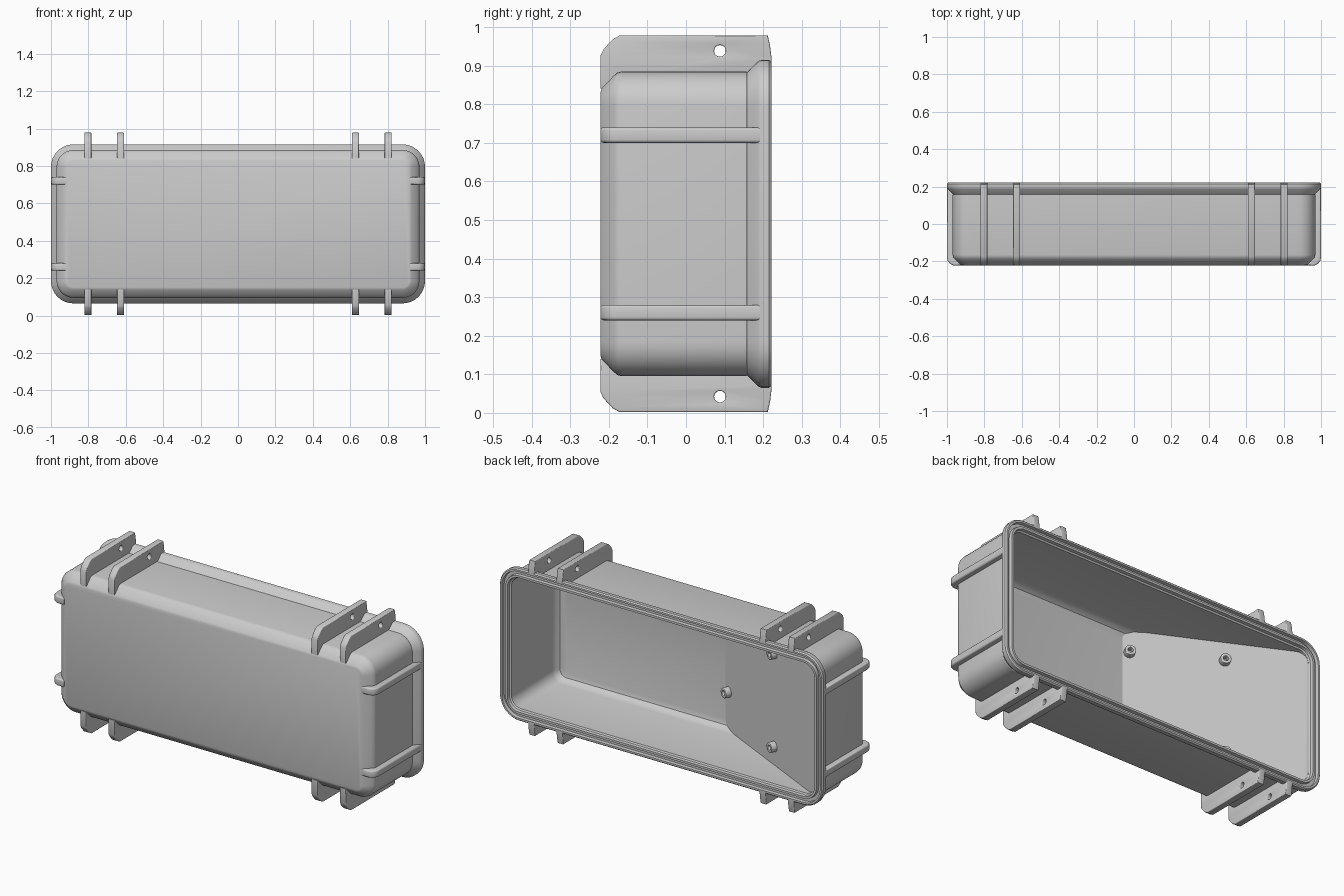
import bpy, bmesh
from math import sin, cos, pi, radians
from mathutils import Vector, Euler

cube = bpy.data.objects.get("Cube")
if cube:
    bpy.data.objects.remove(cube, do_unlink=True)

MID = 0.49                      # height of the case centre
HALF_X, HALF_Z, R = 1.0, 0.425, 0.12
FRONT, BACK = -0.222, 0.222

grey = bpy.data.materials.new("grey_plastic")
grey.use_nodes = True
grey.diffuse_color = (0.6, 0.6, 0.6, 1)
grey.node_tree.nodes["Principled BSDF"].inputs["Base Color"].default_value = grey.diffuse_color


def finish(name, bm, loc=(0, 0, 0), rot=None):
    bmesh.ops.remove_doubles(bm, verts=bm.verts, dist=1e-5)
    bmesh.ops.recalc_face_normals(bm, faces=bm.faces)
    mesh = bpy.data.meshes.new(name)
    bm.to_mesh(mesh)
    bm.free()
    mesh.materials.append(grey)
    ob = bpy.data.objects.new(name, mesh)
    bpy.context.collection.objects.link(ob)
    ob.location = loc
    if rot:
        ob.rotation_euler = rot
    bpy.ops.object.select_all(action='DESELECT')
    ob.select_set(True)
    bpy.context.view_layer.objects.active = ob
    bpy.ops.object.shade_smooth_by_angle(angle=radians(32))
    return ob


def rounded_ring(inset, y, steps=8):
    """Rounded rectangle, inset from the flange outline, at depth y."""
    r = max(R - inset, 0.035)
    points = []
    for q, (sx, sz) in enumerate([(1, 1), (-1, 1), (-1, -1), (1, -1)]):
        cx, cz = sx * (HALF_X - inset - r), sz * (HALF_Z - inset - r)
        for i in range(steps + 1):
            a = (q + i / steps) * pi / 2
            points.append(Vector((cx + r * cos(a), y, MID + cz + r * sin(a))))
    return points


def loft(profile):
    """Skin rounded rectangles along a profile, capping both ends."""
    bm = bmesh.new()
    rings = [[bm.verts.new(p) for p in rounded_ring(i, y)] for i, y in profile]
    for a, b in zip(rings, rings[1:]):
        for i in range(len(a)):
            j = (i + 1) % len(a)
            bm.faces.new((a[i], a[j], b[j], b[i]))
    bm.faces.new(rings[0])
    bm.faces.new(rings[-1])
    return bm


def circle(x, y, r, n=20):
    return [(x + r * cos(2 * pi * i / n), y + r * sin(2 * pi * i / n)) for i in range(n)]


def plate(name, outlines, thickness, bevel, loc, rot=None):
    """Flat plate with holes and softened edges, from closed outlines."""
    curve = bpy.data.curves.new(name, 'CURVE')
    curve.dimensions, curve.fill_mode = '2D', 'BOTH'
    curve.extrude = thickness / 2 - bevel
    curve.bevel_depth, curve.bevel_resolution = bevel, 2
    curve.offset = -bevel
    for outline in outlines:
        spline = curve.splines.new('POLY')
        spline.points.add(len(outline) - 1)
        spline.use_cyclic_u = True
        for p, (x, y) in zip(spline.points, outline):
            p.co = (x, y, 0, 1)
    temp = bpy.data.objects.new(name, curve)
    mesh = bpy.data.meshes.new_from_object(temp)
    bm = bmesh.new()
    bm.from_mesh(mesh)
    bpy.data.objects.remove(temp)
    bpy.data.curves.remove(curve)
    bpy.data.meshes.remove(mesh)
    return finish(name, bm, loc, rot)


# Case shell: chamfered front, flange, grooved rim, cavity
finish("case_shell", loft([
    (0.085, FRONT), (0.073, -0.218), (0.042, -0.188), (0.033, -0.178), (0.03, -0.165),
    (0.03, 0.155), (0.032, 0.158), (0.004, 0.187), (0, 0.194), (0, 0.215), (0.006, BACK),
    (0.016, BACK), (0.018, 0.204), (0.036, 0.204), (0.038, BACK), (0.05, BACK),
    (0.052, 0.205), (0.06, 0.2), (0.06, -0.16), (0.066, -0.183), (0.08, -0.2), (0.1, -0.206),
]))

# Sloped panel rising from the cavity floor to the rim at one end
ramp_start, ramp_end = Vector((-0.10, -0.206, MID)), Vector((-0.935, 0.2, MID))
slope = (ramp_end - ramp_start).normalized()
normal = Vector((-slope.y, slope.x, 0))
if normal.y < 0:
    normal = -normal
bm = loft([(0.09, -0.21), (0.05, -0.18), (0.05, 0.199)])
cut = bmesh.ops.bisect_plane(bm, geom=bm.verts[:] + bm.edges[:] + bm.faces[:],
                             plane_co=ramp_start, plane_no=normal, clear_outer=True)
bmesh.ops.holes_fill(bm, edges=[e for e in bm.edges if e.is_boundary])
finish("sloped_panel", bm)

# Screw bosses standing on the panel
for n, (x, z) in enumerate([(-0.56, 0.75), (-0.56, 0.23), (-0.13, 0.73), (-0.13, 0.34)]):
    base = ramp_start + slope * ((x - ramp_start.x) / slope.x)
    base.z = z
    plate(f"screw_boss_{n + 1}", [circle(0, 0, 0.028), circle(0, 0, 0.013)], 0.04, 0.003,
          base + normal * 0.012, normal.to_track_quat('Z', 'Y').to_euler())

# Hinge and latch lugs above and below, each with a pin hole
lug = [(FRONT, 0.35), (FRONT, 0.435), (-0.214, 0.452), (-0.19, 0.478), (-0.172, 0.488),
       (0.212, 0.488), (0.218, 0.46), (BACK, 0.427), (BACK, 0.412), (0.19, 0.412),
       (0.175, 0.38), (-0.165, 0.38), (-0.205, 0.35)]
for side, s in (("upper", 1), ("lower", -1)):
    outline = [(y, s * z) for y, z in lug]
    for n, x in enumerate((-0.803, -0.628, 0.628, 0.803)):
        plate(f"{side}_lug_{n + 1}", [outline, circle(0.088, s * 0.448, 0.015)], 0.038, 0.004,
              (x, 0, MID), Euler((pi / 2, 0, pi / 2)))

# Slim ribs wrapping the two ends
rib = [(0.92, FRONT), (0.965, FRONT), (0.985, -0.212), (0.997, -0.195), (1.0, -0.175),
       (1.0, 0.192), (0.955, 0.192), (0.955, -0.165), (0.92, -0.205)]
for side, s in (("left", 1), ("right", -1)):
    for level, z in (("upper", 0.72), ("lower", 0.26)):
        plate(f"{side}_{level}_rib", [[(s * x, y) for x, y in rib]], 0.04, 0.008, (0, 0, z))
